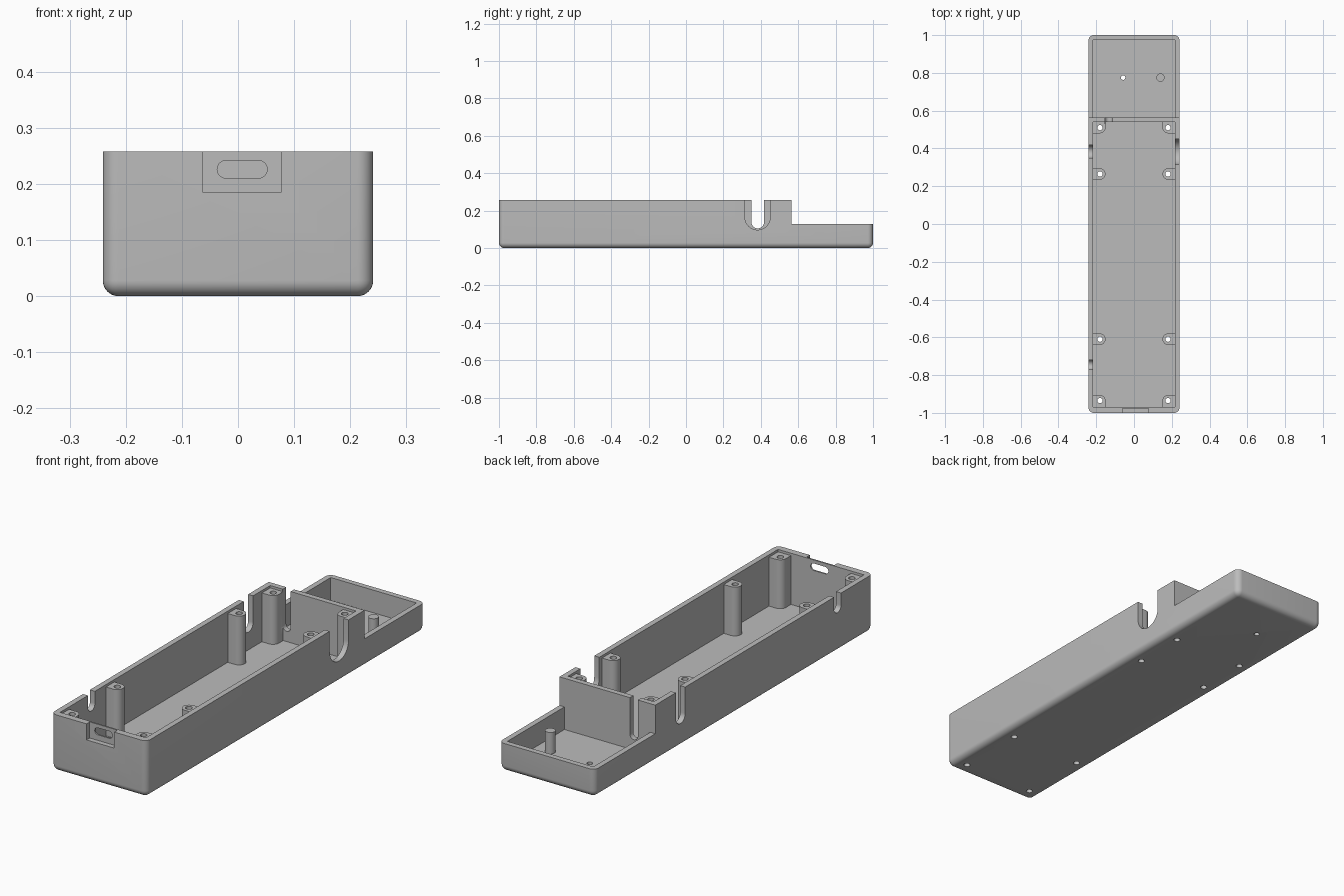
import bpy, bmesh
from math import pi, sin, cos
from mathutils import Vector

cube = bpy.data.objects.get("Cube")
if cube:
    bpy.data.objects.remove(cube, do_unlink=True)

HALF_W, TOP, LOW, FLOOR, WALL = 0.241, 0.258, 0.128, 0.025, 0.025
STEP_Y, DIVIDER_Y = 0.565, 0.54
POST_X, POST_TOP = 0.18, 0.247

grey = bpy.data.materials.new("plain grey")
grey.use_nodes = True
grey.diffuse_color = (0.5, 0.5, 0.5, 1)
grey.node_tree.nodes["Principled BSDF"].inputs["Base Color"].default_value = grey.diffuse_color


def finish(name, bm):
    bmesh.ops.recalc_face_normals(bm, faces=bm.faces)
    mesh = bpy.data.meshes.new(name)
    bm.to_mesh(mesh)
    bm.free()
    mesh.materials.append(grey)
    obj = bpy.data.objects.new(name, mesh)
    bpy.context.collection.objects.link(obj)
    return obj


def box(name, low, high, bevel=0):
    bm = bmesh.new()
    bmesh.ops.create_cube(bm, size=1)
    low, high = Vector(low), Vector(high)
    for v in bm.verts:
        v.co = [(low[i] + high[i]) / 2 + v.co[i] * (high[i] - low[i]) for i in range(3)]
    if bevel:
        # Round every edge except the top rim
        edges = [e for e in bm.edges if min(v.co.z for v in e.verts) < high.z - 0.001]
        bmesh.ops.bevel(bm, geom=edges, offset=bevel, segments=8, profile=0.5, affect='EDGES')
    return finish(name, bm)


def prism(name, outline, start, end, place):
    """Extrude a 2D outline; place maps (u, v, depth) to x, y, z."""
    bm = bmesh.new()
    face = bm.faces.new([bm.verts.new(place(u, v, start)) for u, v in outline])
    shift = Vector(place(0, 0, end)) - Vector(place(0, 0, start))
    new = bmesh.ops.extrude_face_region(bm, geom=[face])["geom"]
    bmesh.ops.translate(bm, vec=shift, verts=[g for g in new if isinstance(g, bmesh.types.BMVert)])
    return finish(name, bm)


def arc(u, v, r, a, b, n=12):
    return [(u + r * cos(a + (b - a) * i / n), v + r * sin(a + (b - a) * i / n)) for i in range(n + 1)]


def along_x(u, v, d):
    return (d, u, v)


def along_y(u, v, d):
    return (u, d, v)


def along_z(u, v, d):
    return (u, v, d)


def rod(name, x, y, r, low, high):
    return prism(name, arc(x, y, r, 0, 2 * pi, 24)[:-1], low, high, along_z)


def u_shape(low, high, bottom):
    """Round-bottomed notch, open above."""
    r = (high - low) / 2
    return arc((low + high) / 2, bottom + r, r, pi, 2 * pi, 16) + [(high, 0.4), (low, 0.4)]


def combine(target, other, operation):
    mod = target.modifiers.new("combine", 'BOOLEAN')
    mod.operation, mod.solver, mod.object = operation, 'EXACT', other
    bpy.context.view_layer.objects.active = target
    bpy.ops.object.modifier_apply(modifier=mod.name)
    bpy.data.objects.remove(other, do_unlink=True)


# Rounded tray with a lower rear end and two compartments
case = box("case_shell", (-HALF_W, -1, 0), (HALF_W, 1, TOP), 0.028)
inner = HALF_W - WALL
for cutter in (
    box("rear_step", (-1, STEP_Y, LOW), (1, 2, 1)),
    box("main_cavity", (-inner, -0.97, FLOOR), (inner, DIVIDER_Y, 1)),
    box("rear_cavity", (-inner, STEP_Y, FLOOR), (inner, 0.975, 1)),
):
    combine(case, cutter, 'DIFFERENCE')

# Screw posts: (y, front edge, back edge, round front, round back)
posts = ((-0.935, -0.98, -0.905, False, True), (-0.61, -0.64, -0.58, True, True),
         (0.265, 0.235, 0.295, True, True), (0.51, 0.48, 0.55, True, False))
for side in (-1, 1):
    for y, low, high, round_low, round_high in posts:
        r, tip = 0.0299, 0.151
        outline = [(0.225, low)]
        outline += arc(tip + r, low + r, r, 1.5 * pi, pi) if round_low else [(tip, low)]
        outline += arc(tip + r, high - r, r, pi, 0.5 * pi) if round_high else [(tip, high)]
        outline += [(0.225, high)]
        outline = [(side * u, v) for u, v in outline]
        combine(case, prism("post", outline, 0.015, POST_TOP, along_z), 'UNION')

# Rear locating pin
combine(case, rod("pin", 0.14, 0.775, 0.022, 0.015, 0.122), 'UNION')

# Bored screw holes and the small rear hole
for side in (-1, 1):
    for post in posts:
        combine(case, rod("bore", side * POST_X, post[0], 0.014, -0.1, 0.5), 'DIFFERENCE')
combine(case, rod("rear_hole", -0.058, 0.775, 0.012, -0.1, 0.5), 'DIFFERENCE')

# Cable notches in the side walls and the divider
cuts = [
    prism("wide_notch", u_shape(0.315, 0.45, 0.097), inner - 0.002, 0.3, along_x),
    prism("narrow_notch", u_shape(0.35, 0.417, 0.105), -0.3, -inner + 0.002, along_x),
    prism("small_notch", u_shape(-0.77, -0.72, 0.178), -0.3, -inner + 0.002, along_x),
    prism("divider_notch", u_shape(-0.153, -0.113, 0.072), 0.53, 0.575, along_y),
]

# Front recess with a rounded port slot
cuts.append(box("port_recess", (-0.062, -1.1, 0.185), (0.077, -0.977, 0.4)))
slot = arc(0.036, 0.226, 0.016, -pi / 2, pi / 2) + arc(-0.021, 0.226, 0.016, pi / 2, 1.5 * pi)
cuts.append(prism("port_slot", slot, -1.1, -0.95, along_y))
for cutter in cuts:
    combine(case, cutter, 'DIFFERENCE')

# Smooth fillets, crisp edges
bpy.ops.object.select_all(action='DESELECT')
case.select_set(True)
bpy.context.view_layer.objects.active = case
bpy.ops.object.shade_smooth_by_angle(angle=0.52)
